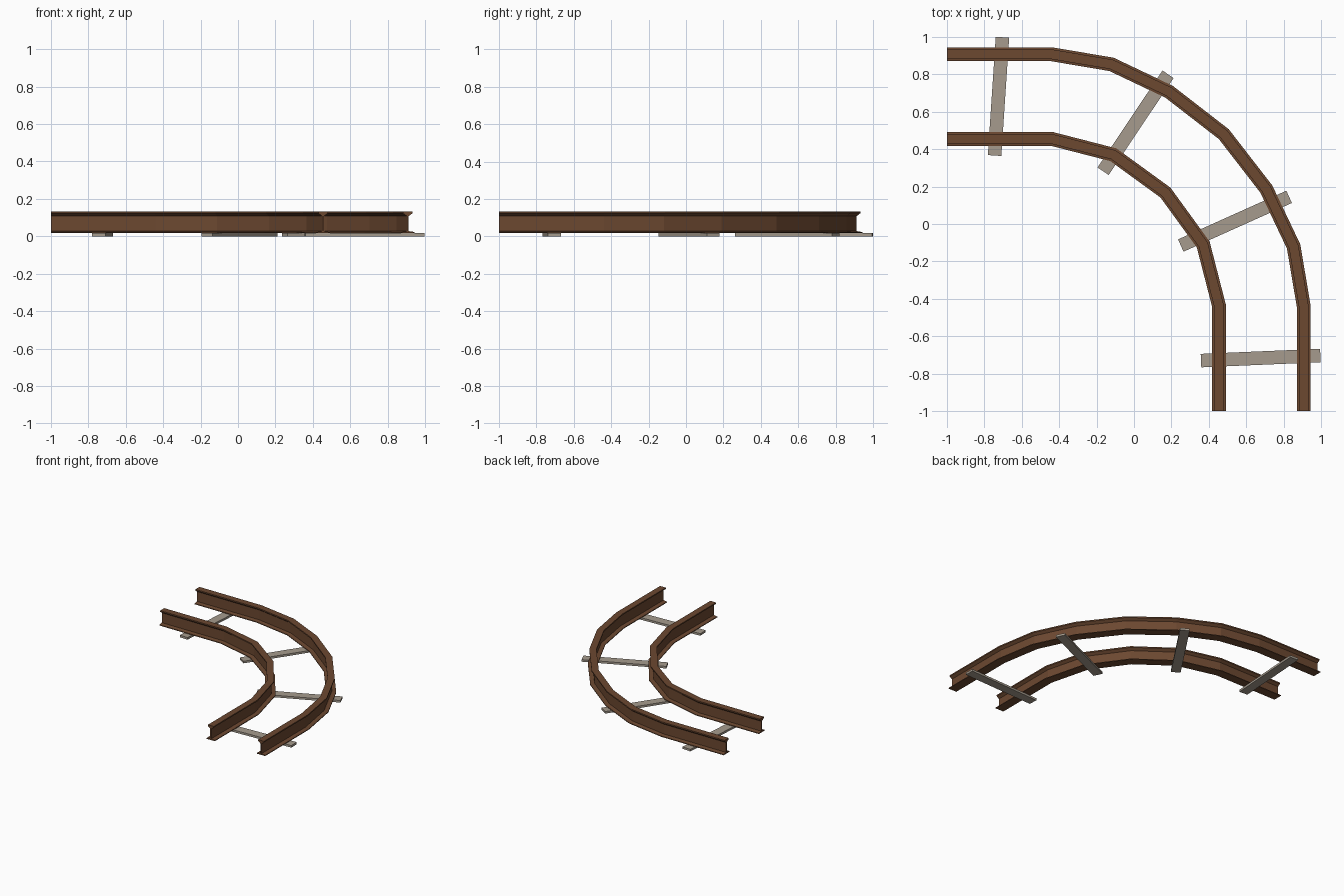
import bpy
import bmesh
from mathutils import Vector

if "Cube" in bpy.data.objects:
    bpy.data.objects.remove(bpy.data.objects["Cube"])


def material(name, rgb):
    m = bpy.data.materials.new(name)
    m.diffuse_color = (*rgb, 1)
    m.use_nodes = True
    m.node_tree.nodes["Principled BSDF"].inputs["Base Color"].default_value = m.diffuse_color
    return m


RUST = material("rusty_steel", (0.15, 0.065, 0.03))
WOOD = material("grey_wood", (0.38, 0.33, 0.27))


def finish(name, bm, mat):
    bmesh.ops.recalc_face_normals(bm, faces=bm.faces)
    mesh = bpy.data.meshes.new(name)
    bm.to_mesh(mesh)
    bm.free()
    mesh.materials.append(mat)
    ob = bpy.data.objects.new(name, mesh)
    bpy.context.collection.objects.link(ob)
    return ob


def sweep(name, path, profile, mat):
    """Sweep a closed (offset, z) profile along a flat path with mitred corners."""
    pts = [Vector(p) for p in path]
    bm = bmesh.new()
    rings = []
    for i, p in enumerate(pts):
        a = (p - pts[i - 1]).normalized() if i else (pts[1] - p).normalized()
        b = (pts[i + 1] - p).normalized() if i < len(pts) - 1 else a
        t = (a + b).normalized()
        side = Vector((-t.y, t.x)) / t.dot(a)
        rings.append([bm.verts.new((*(p + side * o), z)) for o, z in profile])
    n = len(profile)
    for r, s in zip(rings, rings[1:]):
        for k in range(n):
            bm.faces.new((r[k], r[(k + 1) % n], s[(k + 1) % n], s[k]))
    bm.faces.new(rings[0])
    bm.faces.new(rings[-1])
    return finish(name, bm, mat)


# Rail section: wide foot, thin web, tapered head (right half, mirrored)
half = [(0.037, 0.017), (0.037, 0.023), (0.005, 0.028),
        (0.005, 0.108), (0.026, 0.124), (0.026, 0.134)]
rail_profile = half + [(-o, z) for o, z in reversed(half)]

# Half of each curve; the other half is mirrored across the x = y diagonal
outer = [(-1, 0.907), (-0.44, 0.907), (-0.12, 0.853), (0.187, 0.707), (0.48, 0.48)]
inner = [(-1, 0.455), (-0.44, 0.455), (-0.11, 0.37), (0.168, 0.168)]
for name, pts in (("outer_rail", outer), ("inner_rail", inner)):
    sweep(name, pts + [(y, x) for x, y in reversed(pts[:-1])], rail_profile, RUST)

# Flat sleepers under the rails
sleeper_profile = [(-0.036, 0), (0.036, 0), (0.036, 0.017), (-0.036, 0.017)]
sleepers = [((-0.703, 0.998), (-0.745, 0.366)), ((0.182, 0.80), (-0.165, 0.282)),
            ((0.829, 0.145), (0.25, -0.115)), ((0.996, -0.703), (0.358, -0.73))]
for i, ends in enumerate(sleepers):
    sweep(f"sleeper_{i + 1}", ends, sleeper_profile, WOOD)
